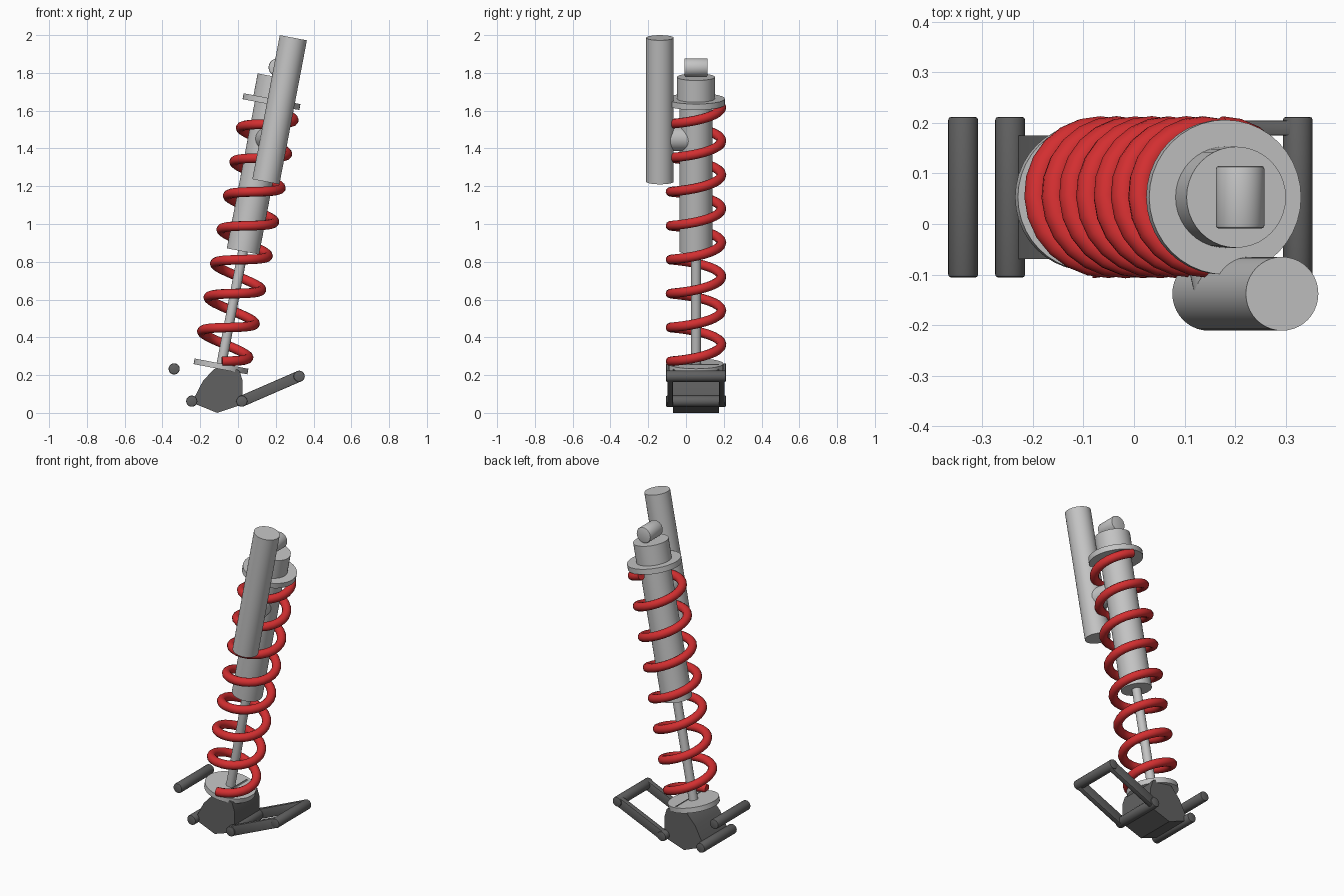
import bpy, bmesh, math
from mathutils import Vector

if "Cube" in bpy.data.objects:
    bpy.data.objects.remove(bpy.data.objects["Cube"])


def material(name, rgb):
    m = bpy.data.materials.new(name)
    m.diffuse_color = (*rgb, 1)
    m.use_nodes = True
    m.node_tree.nodes["Principled BSDF"].inputs["Base Color"].default_value = m.diffuse_color
    return m


SILVER = material("light_grey", (0.55, 0.55, 0.55))
DARK = material("dark_grey", (0.12, 0.12, 0.12))
RED = material("red", (0.65, 0.028, 0.03))

Y = 0.053                                   # centre plane of the shock
BASE = Vector((-0.09, Y, 0.246))            # centre of the lower spring seat
TILT = math.radians(10.8)
U = Vector((math.sin(TILT), 0, math.cos(TILT)))    # shock axis
V = Vector((math.cos(TILT), 0, -math.sin(TILT)))   # across the axis
W = Vector((0, 1, 0))


def finish(ob, mat, bevel=0):
    ob.data.materials.append(mat)
    bpy.ops.object.select_all(action='DESELECT')
    ob.select_set(True)
    bpy.context.view_layer.objects.active = ob
    if bevel:
        b = ob.modifiers.new("bevel", 'BEVEL')
        b.width, b.segments, b.limit_method = bevel, 2, 'ANGLE'
        bpy.ops.object.modifier_apply(modifier=b.name)
    bpy.ops.object.shade_smooth_by_angle(angle=math.radians(35))
    return ob


def cylinder(name, a, b, r, mat, bevel=0, sides=40):
    a, b = Vector(a), Vector(b)
    bpy.ops.mesh.primitive_cylinder_add(vertices=sides, radius=r, depth=(b - a).length,
                                        location=(a + b) / 2)
    ob = bpy.context.object
    ob.name = name
    ob.rotation_euler = (b - a).to_track_quat('Z', 'Y').to_euler()
    return finish(ob, mat, bevel)


def on_axis(name, t0, t1, r, bevel=0):
    return cylinder(name, BASE + U * t0, BASE + U * t1, r, SILVER, bevel)


def prism(name, profile, y0, y1, mat, bevel=0):
    """Extrude an x-z outline along y."""
    bm = bmesh.new()
    f = bm.faces.new([bm.verts.new((x, y0, z)) for x, z in profile])
    ext = bmesh.ops.extrude_face_region(bm, geom=[f])['geom']
    bmesh.ops.translate(bm, vec=(0, y1 - y0, 0),
                        verts=[v for v in ext if isinstance(v, bmesh.types.BMVert)])
    bmesh.ops.recalc_face_normals(bm, faces=bm.faces)
    me = bpy.data.meshes.new(name)
    bm.to_mesh(me)
    bm.free()
    ob = bpy.data.objects.new(name, me)
    bpy.context.collection.objects.link(ob)
    return finish(ob, mat, bevel)


# Shock body, all on the tilted axis
on_axis("lower_spring_seat", -0.015, 0.015, 0.145)
on_axis("piston_rod", 0, 0.66, 0.026)
on_axis("damper_tube", 0.62, 1.43, 0.087)
on_axis("upper_spring_seat", 1.411, 1.443, 0.153)
on_axis("top_collar", 1.43, 1.56, 0.1)
cylinder("top_eye", (0.21, Y - 0.062, 1.829), (0.21, Y + 0.062, 1.829), 0.048, SILVER, 0.006)

# Side reservoir and its connector
res_top = Vector((0.293, -0.138, 1.986))
cylinder("reservoir", res_top - U * 0.776, res_top, 0.073, SILVER)
cylinder("reservoir_connector", (0.185, -0.138, 1.45), (0.142, Y, 1.45), 0.064, SILVER)

# Coil spring
TURNS, STEPS, T0, T1, R = 7.5, 24, 0.027, 1.398, 0.135
n = int(TURNS * STEPS)
curve = bpy.data.curves.new("spring", 'CURVE')
curve.dimensions = '3D'
curve.bevel_depth, curve.bevel_resolution, curve.use_fill_caps = 0.0255, 4, True
spline = curve.splines.new('POLY')
spline.points.add(n)
for i, p in enumerate(spline.points):
    a = -math.pi / 2 + math.tau * i / STEPS
    p.co = (*(BASE + U * (T0 + (T1 - T0) * i / n)
              + (V * math.cos(a) + W * math.sin(a)) * R), 1)
spring = bpy.data.objects.new("spring", curve)
bpy.context.collection.objects.link(spring)
bpy.context.view_layer.objects.active = spring
spring.select_set(True)
bpy.ops.object.convert(target='MESH')
spring = bpy.context.object
spring.name = "spring"
spring.data.materials.clear()
finish(spring, RED)

# Lower mounting block
prism("mount_block", [(-0.245, 0.055), (-0.185, 0.17), (-0.127, 0.232), (-0.06, 0.259),
                      (0.008, 0.222), (0.025, 0.17), (0.025, 0.045), (-0.11, 0.0)],
      Y - 0.122, Y + 0.122, DARK)

# Cross bars
bars = {"rear_bar": (-0.245, 0.062), "loose_bar": (-0.338, 0.233),
        "front_bar": (0.02, 0.062), "outer_bar": (0.324, 0.194)}
for name, (x, z) in bars.items():
    cylinder(name, (x, Y - 0.159, z), (x, Y + 0.159, z), 0.0295, DARK, 0.006, 28)

# Two side links joining the front and outer bars
a, b = Vector(bars["front_bar"]), Vector(bars["outer_bar"])
d = (b - a).normalized()
s = Vector((-d.y, d.x)) * 0.029
for name, y in (("link_near", Y - 0.137), ("link_far", Y + 0.137)):
    prism(name, [a - s, b - s, b + s, a + s], y - 0.015, y + 0.015, DARK, 0.004)
